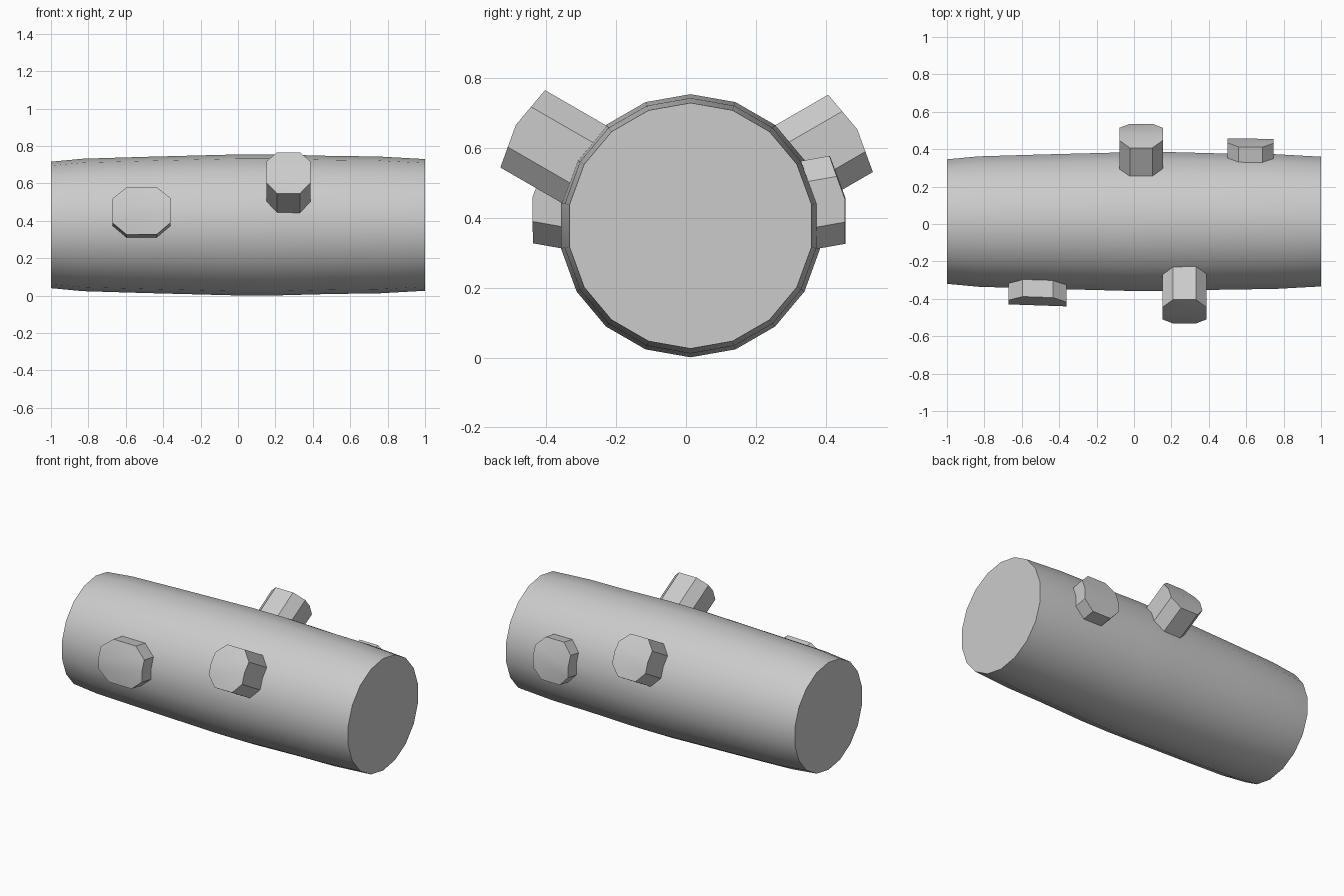
import bpy, bmesh
from math import sin, cos, tan, pi, radians
from mathutils import Vector

if "Cube" in bpy.data.objects:
    bpy.data.objects.remove(bpy.data.objects["Cube"])

CY, CZ = 0.013, 0.378  # log axis


def finish(name, bm):
    bmesh.ops.recalc_face_normals(bm, faces=bm.faces)
    me = bpy.data.meshes.new(name)
    bm.to_mesh(me)
    bm.free()
    ob = bpy.data.objects.new(name, me)
    bpy.context.collection.objects.link(ob)
    bpy.ops.object.select_all(action='DESELECT')
    ob.select_set(True)
    bpy.context.view_layer.objects.active = ob
    bpy.ops.object.shade_smooth_by_angle(angle=radians(30))
    return ob


def loft(bm, lower, upper):
    n = len(lower)
    for i in range(n):
        j = (i + 1) % n
        bm.faces.new((lower[i], lower[j], upper[j], upper[i]))


# Log trunk: 18-sided rings of slightly varying radius along x
bm = bmesh.new()
rings = []
for x, r in [(-1, .338), (-.83, .354), (-.5, .364), (0, .377),
             (.2, .377), (.5, .369), (.75, .366), (1, .352)]:
    rings.append([bm.verts.new((x, CY + r * sin(2 * pi * i / 18),
                                CZ + r * cos(2 * pi * i / 18))) for i in range(18)])
for a, b in zip(rings, rings[1:]):
    loft(bm, a, b)
bm.faces.new(rings[0])
bm.faces.new(rings[-1])
finish("log_trunk", bm)


# Branch stubs: octagonal, tip bent along its middle like the trunk facets
def stub(name, x, side, elev, reach, half_x, slope=0.0, half_v=.128):
    e = radians(elev)
    out = Vector((0, side * cos(e), sin(e)))
    up = Vector((0, -side * sin(e), cos(e)))
    k = .52
    outline = [(1, 0), (1, k), (k, 1), (-k, 1), (-1, k),
               (-1, 0), (-1, -k), (-k, -1), (k, -1), (1, -k)]
    bm = bmesh.new()
    base, tip = [], []
    for u, v in outline:
        u, v = u * half_x, v * half_v
        p = Vector((x + u, CY, CZ)) + up * v
        base.append(bm.verts.new(p + out * .28))
        tip.append(bm.verts.new(p + out * (reach - abs(v) * tan(radians(10)) + slope * u)))
    loft(bm, base, tip)
    bm.faces.new(base)
    bm.faces.new(tip[:6])
    bm.faces.new(tip[5:] + tip[:1])
    finish(name, bm)


stub("front_short_stub", -.515, -1, 10, .455, .155, .035)
stub("front_long_stub", .27, -1, 30, .578, .1165)
stub("back_long_stub", .038, 1, 30, .552, .1165)
stub("back_short_stub", .623, 1, 10, .450, .1235, -.01)
